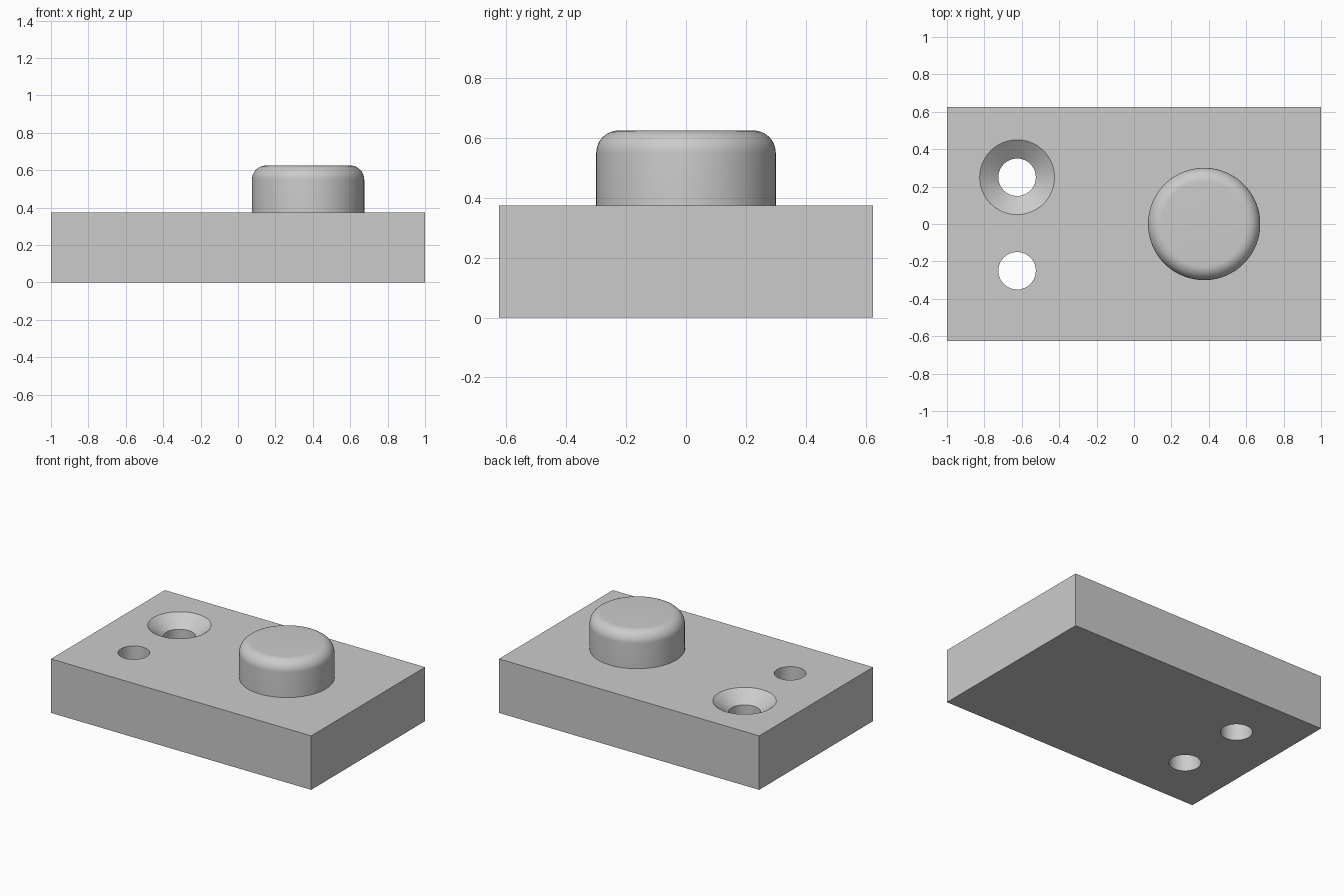
import bpy
import bmesh
from math import cos, sin, pi, radians
from mathutils import Matrix, Vector

SEGMENTS = 96
PLATE = Vector((2.0, 1.25, 0.375))
HOLE_X, HOLE_Y, HOLE_R = -0.625, 0.25, 0.1
SINK_R, SINK_DEPTH = 0.2, 0.075
BOSS_X, BOSS_R, BOSS_TOP, FILLET = 0.375, 0.3, 0.625, 0.075

cube = bpy.data.objects.get("Cube")
if cube:
    bpy.data.objects.remove(cube, do_unlink=True)

grey = bpy.data.materials.new("plain_grey")
grey.use_nodes = True
colour = (0.6, 0.6, 0.6, 1.0)
grey.diffuse_color = colour
grey.node_tree.nodes["Principled BSDF"].inputs["Base Color"].default_value = colour


def make_object(name, bm, location=(0, 0, 0)):
    bmesh.ops.recalc_face_normals(bm, faces=bm.faces)
    mesh = bpy.data.meshes.new(name)
    bm.to_mesh(mesh)
    bm.free()
    mesh.materials.append(grey)
    obj = bpy.data.objects.new(name, mesh)
    obj.location = location
    bpy.context.collection.objects.link(obj)
    return obj


def lathe(name, profile, x, y, cap_bottom=True):
    """Turn (radius, height) points around a vertical axis."""
    bm = bmesh.new()
    rings = []
    for r, z in profile:
        angles = [2 * pi * i / SEGMENTS for i in range(SEGMENTS)]
        rings.append([bm.verts.new((r * cos(a), r * sin(a), z)) for a in angles])
    for low, high in zip(rings, rings[1:]):
        for i in range(SEGMENTS):
            j = (i + 1) % SEGMENTS
            bm.faces.new((low[i], low[j], high[j], high[i]))
    bm.faces.new(rings[-1])
    if cap_bottom:
        bm.faces.new(rings[0][::-1])
    return make_object(name, bm, (x, y, 0))


def smooth(obj):
    bpy.ops.object.select_all(action="DESELECT")
    obj.select_set(True)
    bpy.context.view_layer.objects.active = obj
    bpy.ops.object.shade_smooth_by_angle(angle=radians(30))


# Rectangular base plate
bm = bmesh.new()
bmesh.ops.create_cube(bm, size=1, matrix=Matrix.Translation((0, 0, PLATE.z / 2)) @ Matrix.Diagonal((*PLATE, 1)))
base_plate = make_object("base_plate", bm)

# Through holes: a plain one in front, a countersunk one behind
above, below = PLATE.z + 0.1, -0.1
cutters = [
    lathe("plain_hole_cutter", [(HOLE_R, below), (HOLE_R, above)], HOLE_X, -HOLE_Y),
    lathe("countersunk_hole_cutter",
          [(HOLE_R, below), (HOLE_R, PLATE.z - SINK_DEPTH), (SINK_R, PLATE.z), (SINK_R, above)],
          HOLE_X, HOLE_Y),
]
bpy.context.view_layer.objects.active = base_plate
for cutter in cutters:
    cut = base_plate.modifiers.new(cutter.name, "BOOLEAN")
    cut.operation = "DIFFERENCE"
    cut.solver = "EXACT"
    cut.object = cutter
    bpy.ops.object.modifier_apply(modifier=cut.name)
    bpy.data.objects.remove(cutter, do_unlink=True)
smooth(base_plate)

# Round boss with a filleted top edge
STEPS = 12
profile = [(BOSS_R, PLATE.z)]
for i in range(STEPS + 1):
    a = pi / 2 * i / STEPS
    profile.append((BOSS_R - FILLET + FILLET * cos(a), BOSS_TOP - FILLET + FILLET * sin(a)))
smooth(lathe("round_boss", profile, BOSS_X, 0, cap_bottom=False))
